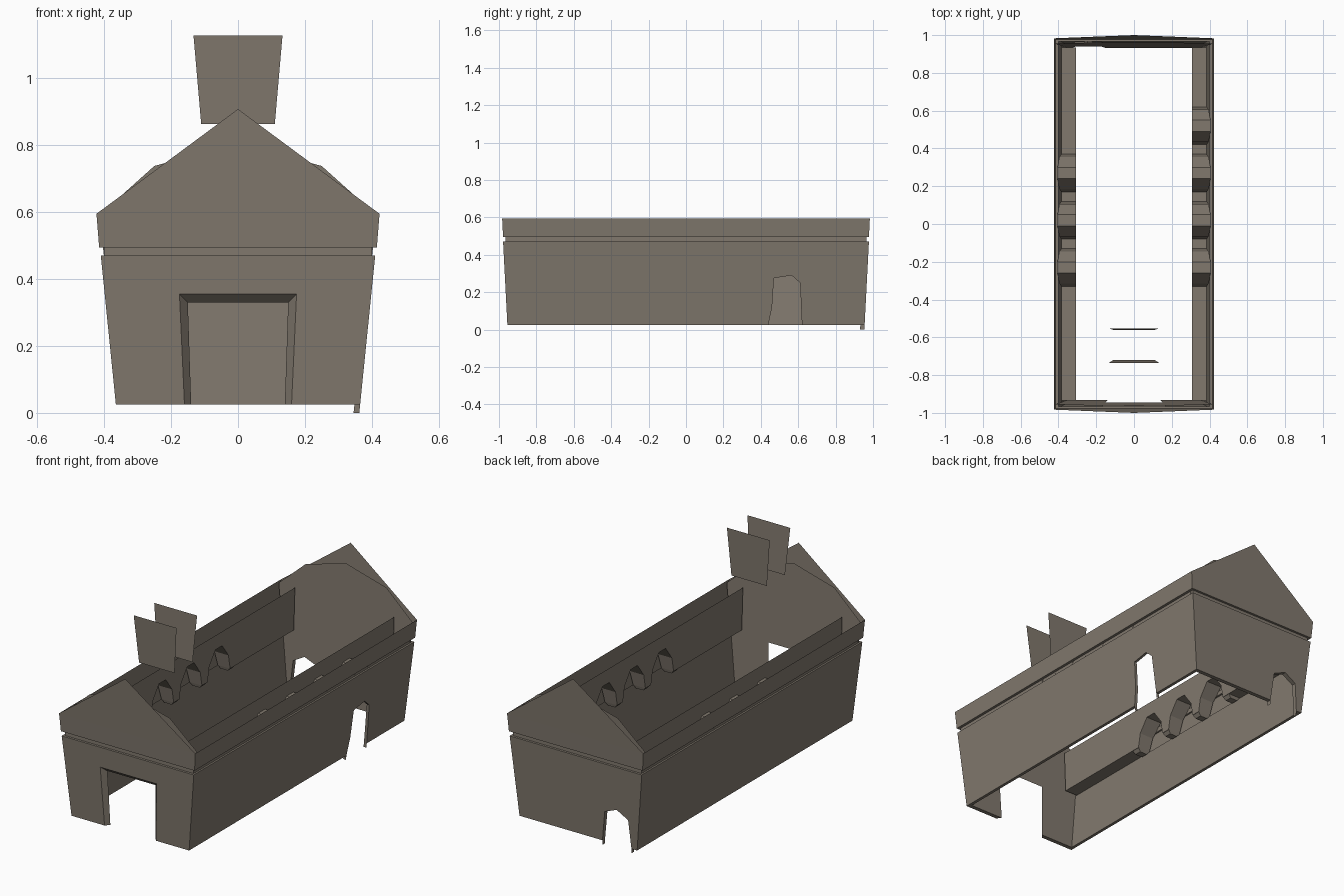
import bpy

if "Cube" in bpy.data.objects:
    bpy.data.objects.remove(bpy.data.objects["Cube"])

stone = bpy.data.materials.new("weathered_stone")
stone.diffuse_color = (0.22, 0.19, 0.155, 1)
stone.use_nodes = True
stone.node_tree.nodes["Principled BSDF"].inputs["Base Color"].default_value = stone.diffuse_color


def make(name, polys):
    """Object from a list of polygons given as 3D point lists."""
    verts, faces = [], []
    for p in polys:
        faces.append(tuple(range(len(verts), len(verts) + len(p))))
        verts += p
    me = bpy.data.meshes.new(name)
    me.from_pydata(verts, [], faces)
    me.materials.append(stone)
    ob = bpy.data.objects.new(name, me)
    bpy.context.collection.objects.link(ob)
    return ob


def bridge(a, b):
    return [[a[i], a[i + 1], b[i + 1], b[i]] for i in range(len(a) - 1)]


Z0, Z1 = 0.025, 0.47            # lower wall foot and head


def lean(a, b, z, z1=Z1):
    return a + (b - a) * (z - Z0) / (z1 - Z0)


def wall(name, axis, side, half, inner_top, door_out=(), door_in=(), stub=False):
    """Leaning double-skinned wall; the doorway notch joins both skins."""
    o0, o1, i0, i1, iz = half["o0"], half["o1"], half["i0"], half["i1"], half["iz"]

    def outer(u, z):
        d = side * lean(o0, o1, z)
        return (u, d, z) if axis == "y" else (d, u, z)

    def inner(u, z):
        d = side * lean(i0, i1, z, iz)
        return (u, d, z) if axis == "y" else (d, u, z)

    w0, w1, wi = half["w0"], half["w1"], half["wi"]
    chain_o = [outer(*p) for p in [(-w0, Z0), *door_out, (w0, Z0)]]
    chain_i = [inner(*p) for p in [(-wi, Z0), *door_in, (wi, Z0)]]
    make(name + "_outer_skin", [chain_o + [outer(w1, Z1), outer(-w1, Z1)]])
    make(name + "_inner_skin", [chain_i + [inner(*p) for p in inner_top]])
    reveal = bridge(chain_o, chain_i)
    if stub:                    # door jambs run down to the ground
        for k in (0, -1):
            u = door_out[k][0]
            reveal.append([outer(u, Z0), inner(u, Z0), inner(u, 0), outer(u, 0)])
    make(name + "_reveal", reveal)


# Lower walls
end = dict(o0=0.955, o1=0.978, i0=0.932, i1=0.96, iz=0.735, w0=0.365, w1=0.41, wi=0.348)
long = dict(o0=0.365, o1=0.41, i0=0.348, i1=0.385, iz=0.36, w0=0.955, w1=0.978, wi=0.932)
vault_end = [(0.415, 0.59), (0.25, 0.738), (0, 0.805), (-0.25, 0.738), (-0.415, 0.59)]
long_top = [(0.945, 0.36), (-0.945, 0.36)]

wall("front_wall", "y", -1, end, vault_end,
     [(-0.16, Z0), (-0.175, 0.355), (0.175, 0.355), (0.16, Z0)],
     [(-0.14, Z0), (-0.15, 0.33), (0.15, 0.33), (0.14, Z0)])
back_door = [(-0.33, Z0), (-0.315, 0.185), (-0.245, 0.225), (-0.17, 0.195), (-0.15, Z0)]
wall("back_wall", "y", 1, end, vault_end, back_door, back_door, True)
side_door = [(0.44, Z0), (0.46, 0.12), (0.47, 0.275), (0.565, 0.29), (0.61, 0.25), (0.62, Z0)]
wall("right_wall", "x", 1, long, long_top, side_door, side_door, True)
wall("left_wall", "x", -1, long, long_top)


# Recessed band and upper course
def ring(hx, hy, z):
    return [(-hx, -hy, z), (hx, -hy, z), (hx, hy, z), (-hx, hy, z), (-hx, -hy, z)]


r = [ring(*t) for t in [(0.41, 0.978, 0.47), (0.4, 0.965, 0.47), (0.4, 0.965, 0.495),
                        (0.415, 0.978, 0.495), (0.423, 0.983, 0.595)]]
make("recessed_band", bridge(r[0], r[1]) + bridge(r[1], r[2]) + bridge(r[2], r[3]))
make("upper_course", bridge(r[3], r[4]))

# Gables
for s, n in ((-1, "front_gable"), (1, "back_gable")):
    make(n, [[(-0.423, s * 0.983, 0.595), (0.423, s * 0.983, 0.595), (0, s * 1.0, 0.908)]])

# Arcades along both long walls, with corbels under the piers
ARCH = [(0, 0.36), (0.015, 0.44), (0.07, 0.515), (0.13, 0.515), (0.185, 0.44), (0.2, 0.36)]
for s, n, starts in ((-1, "left", (-0.33, -0.08, 0.17)),
                     (1, "right", (-0.33, -0.08, 0.17, 0.42))):
    line = [(-0.935, 0.36)] + [(a + y, z) for a in starts for y, z in ARCH] + [(0.935, 0.36)]
    inn = [(s * 0.308, y, z) for y, z in line]
    out = [(s * (0.385 + (z - 0.36) * 0.13), y, z) for y, z in line]
    make(n + "_arcade_panel", [inn + [(s * 0.308, 0.945, 0.595), (s * 0.308, -0.945, 0.595)]])
    make(n + "_arcade_vault", bridge(inn, out))
    corbels = []
    for a in [b - 0.05 for b in starts] + [starts[-1] + 0.2]:
        top = [(s * x, y, 0.36) for x, y in
               ((0.31, a), (0.385, a), (0.385, a + 0.05), (0.31, a + 0.05), (0.31, a))]
        low = [(s * x, y, 0.342) for x, y in
               ((0.325, a + 0.005), (0.37, a + 0.005), (0.37, a + 0.045),
                (0.325, a + 0.045), (0.325, a + 0.005))]
        corbels += bridge(top, low) + [low[:4]]
    make(n + "_corbels", corbels)

# Bell turret faces
for n, y0, y1 in (("turret_front", -0.72, -0.735), ("turret_back", -0.56, -0.553)):
    make(n, [[(-0.11, y0, 0.863), (0.11, y0, 0.863), (0.133, y1, 1.128), (-0.133, y1, 1.128)]])
